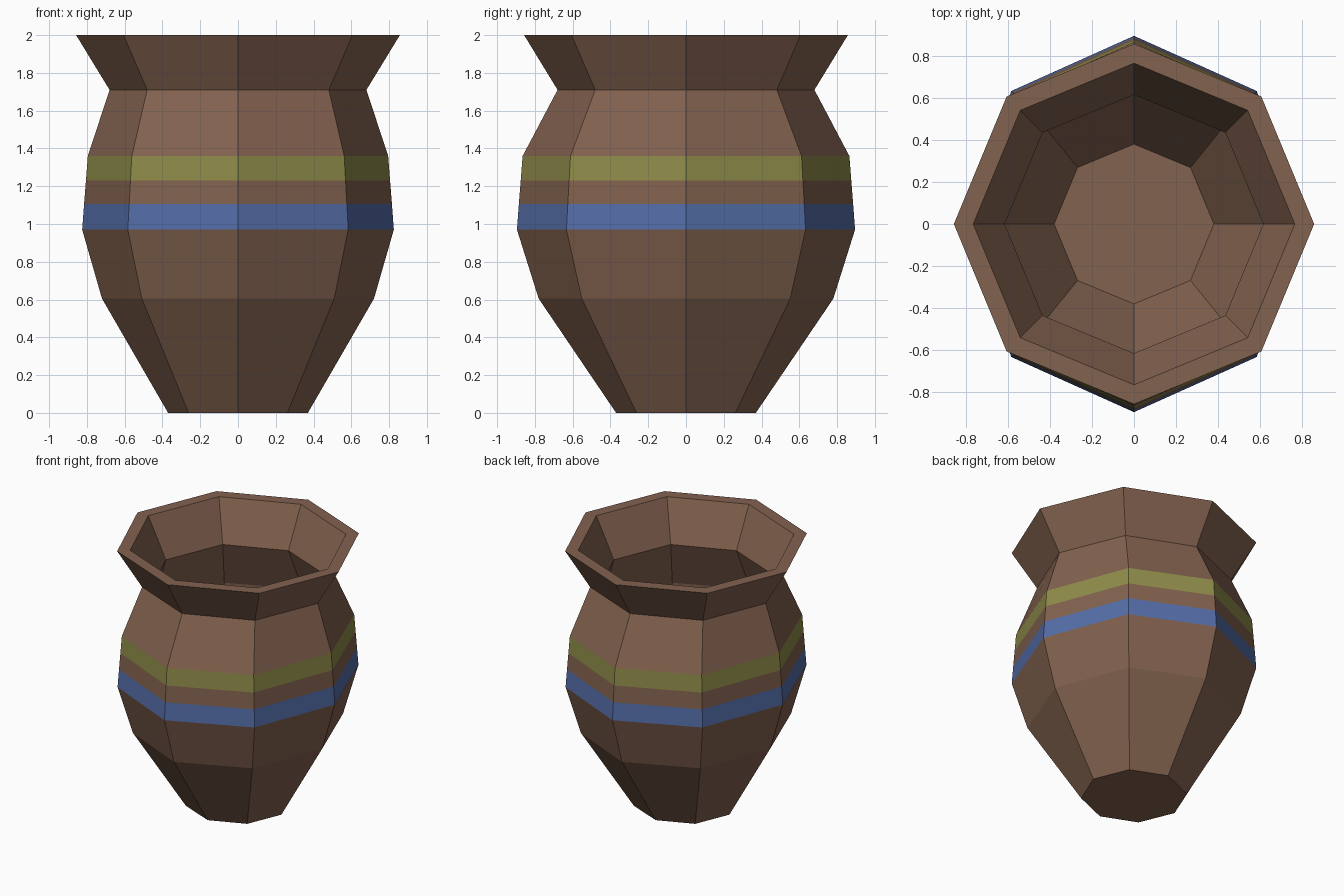
import bpy, bmesh
from math import cos, sin, pi

cube = bpy.data.objects.get("Cube")
if cube:
    bpy.data.objects.remove(cube, do_unlink=True)

SIDES = 8


def make_material(name, colour):
    mat = bpy.data.materials.new(name)
    mat.use_nodes = True
    mat.diffuse_color = (*colour, 1)
    mat.node_tree.nodes["Principled BSDF"].inputs["Base Color"].default_value = (*colour, 1)
    return mat


clay = make_material("brown clay", (0.224, 0.122, 0.078))
blue = make_material("blue paint", (0.089, 0.155, 0.393))
olive = make_material("olive paint", (0.274, 0.264, 0.068))
CLAY, BLUE, OLIVE = range(3)

# Rings as x radius, y radius, height, colour of the wall up to the next ring
outside = [
    (0.37, 0.37, 0.0, CLAY),
    (0.72, 0.78, 0.605, CLAY),
    (0.825, 0.895, 0.97, BLUE),
    (0.815, 0.885, 1.105, CLAY),
    (0.805, 0.875, 1.23, OLIVE),
    (0.795, 0.865, 1.36, CLAY),
    (0.68, 0.68, 1.71, CLAY),
    (0.857, 0.857, 2.0, CLAY),
]
inside = [
    (0.765, 0.765, 2.0, CLAY),
    (0.615, 0.615, 1.70, CLAY),
    (0.715, 0.785, 1.34, CLAY),
    (0.745, 0.815, 0.97, CLAY),
    (0.64, 0.70, 0.62, CLAY),
    (0.38, 0.38, 0.15, CLAY),
]


def build_pot(name, profile):
    bm = bmesh.new()
    rings = []
    for rx, ry, z, _ in profile:
        angles = [2 * pi * i / SIDES for i in range(SIDES)]
        rings.append([bm.verts.new((rx * cos(a), ry * sin(a), z)) for a in angles])
    # Walls, running up the outside, over the rim and down the inside
    for lower, upper, ring in zip(rings, rings[1:], profile):
        for i in range(SIDES):
            j = (i + 1) % SIDES
            face = bm.faces.new((lower[i], lower[j], upper[j], upper[i]))
            face.material_index = ring[3]
    # Base and inner floor
    bm.faces.new(reversed(rings[0]))
    bm.faces.new(rings[-1])
    mesh = bpy.data.meshes.new(name)
    bm.to_mesh(mesh)
    bm.free()
    for mat in (clay, blue, olive):
        mesh.materials.append(mat)
    obj = bpy.data.objects.new(name, mesh)
    bpy.context.collection.objects.link(obj)
    return obj


build_pot("clay_pot", outside + inside)
